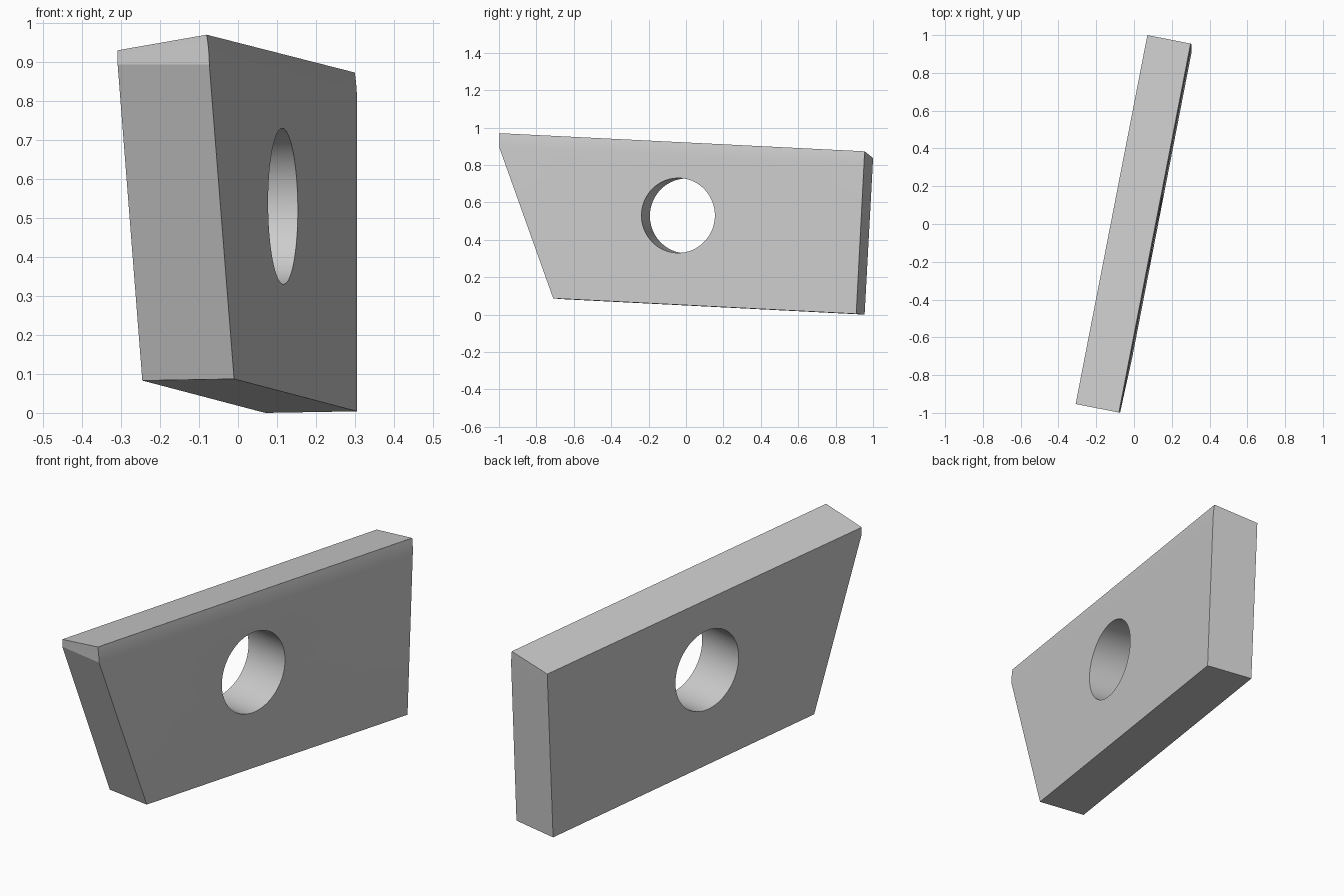
import bpy
import bmesh
import math
from mathutils import Vector

cube = bpy.data.objects.get("Cube")
if cube:
    bpy.data.objects.remove(cube)

# Single light grey metal
grey = bpy.data.materials.new("light_grey_metal")
grey.use_nodes = True
colour = (0.6, 0.6, 0.6, 1)
grey.diffuse_color = colour
grey.node_tree.nodes["Principled BSDF"].inputs["Base Color"].default_value = colour


def on_side(offset, y, z):
    """Point on one of the two parallel, slightly leaning broad faces."""
    return Vector((offset + 0.194 * y - 0.0095 * z, y, z))


def ring(yz):
    """Corners in order: front left, front right, back right, back left."""
    return [on_side(o, *p) for o, p in zip((-0.1153, 0.1285, 0.1285, -0.1153), yz)]


bottom = ring([(-0.667, 0.083), (-0.71, 0.087), (0.91, 0.004), (0.955, 0.0)])
crease = ring([(-0.953, 0.893), (-0.998, 0.893), (0.951, 0.793), (0.998, 0.793)])
top = ring([(-0.953, 0.93), (-0.998, 0.97), (0.955, 0.873), (1.0, 0.837)])

# Upper band, gently rounded inward on the cutting side
rings = [bottom, crease]
STEPS = 6
for i in range(1, STEPS + 1):
    t = i / STEPS
    row = [a.lerp(b, t) for a, b in zip(crease, top)]
    for k in (1, 2):
        row[k].x -= 0.006 * t * t
    rings.append(row)

# Plate body
bm = bmesh.new()
rows = [[bm.verts.new(p) for p in r] for r in rings]
bm.faces.new(rows[0])
bm.faces.new(rows[-1])
for low, high in zip(rows, rows[1:]):
    for k in range(4):
        n = (k + 1) % 4
        bm.faces.new((low[k], low[n], high[n], high[k]))
bmesh.ops.recalc_face_normals(bm, faces=bm.faces)
mesh = bpy.data.meshes.new("insert_plate")
bm.to_mesh(mesh)
bm.free()
plate = bpy.data.objects.new("insert_plate", mesh)
bpy.context.collection.objects.link(plate)
mesh.materials.append(grey)

# Round mounting hole through the thickness
axis = Vector((1, -0.194, 0.0095))
bpy.ops.mesh.primitive_cylinder_add(vertices=96, radius=0.2, depth=1,
                                    location=on_side(0.1285, -0.042, 0.53))
cutter = bpy.context.object
cutter.name = "hole_cutter"
cutter.rotation_euler = axis.to_track_quat("Z", "Y").to_euler()
cutter.data.materials.append(grey)

hole = plate.modifiers.new("mounting_hole", "BOOLEAN")
hole.operation = "DIFFERENCE"
hole.solver = "EXACT"
hole.object = cutter
bpy.context.view_layer.objects.active = plate
bpy.ops.object.select_all(action="DESELECT")
plate.select_set(True)
bpy.ops.object.modifier_apply(modifier=hole.name)
bpy.data.objects.remove(cutter)

# Smooth the hole wall and rounded band, keep the edges crisp
bpy.ops.object.shade_smooth_by_angle(angle=math.radians(14))
